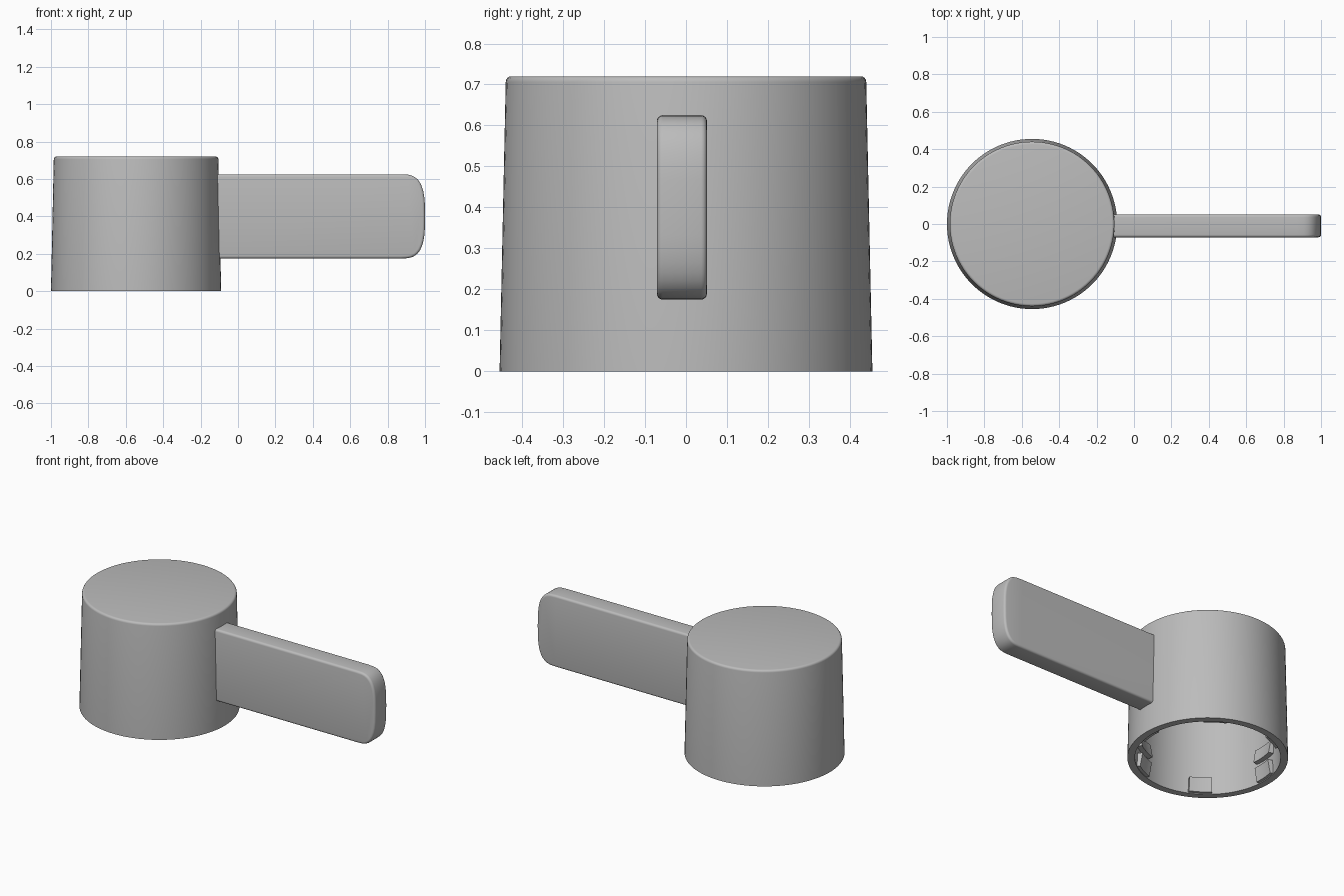
import bpy, bmesh, math
from mathutils import Matrix

cube = bpy.data.objects.get("Cube")
if cube:
    bpy.data.objects.remove(cube)

AXIS_X = -0.545
HEIGHT = 0.72

grey = bpy.data.materials.new("plain_grey")
grey.use_nodes = True
grey.diffuse_color = (0.5, 0.5, 0.5, 1)
grey.node_tree.nodes["Principled BSDF"].inputs["Base Color"].default_value = (0.5, 0.5, 0.5, 1)


def finish(name, bm, angle=35):
    bmesh.ops.remove_doubles(bm, verts=bm.verts, dist=1e-5)
    bmesh.ops.recalc_face_normals(bm, faces=bm.faces)
    mesh = bpy.data.meshes.new(name)
    bm.to_mesh(mesh)
    bm.free()
    mesh.materials.append(grey)
    ob = bpy.data.objects.new(name, mesh)
    bpy.context.collection.objects.link(ob)
    bpy.ops.object.select_all(action='DESELECT')
    ob.select_set(True)
    bpy.context.view_layer.objects.active = ob
    bpy.ops.object.shade_smooth_by_angle(angle=math.radians(angle))
    return ob


def lathe(bm, profile, start, sweep, steps):
    """Turn an (r, z) profile about the knob axis."""
    spin = Matrix.Rotation(start, 3, 'Z')
    verts = [bm.verts.new(spin @ Matrix.Translation((r, 0, z)).translation) for r, z in profile]
    edges = [bm.edges.new(pair) for pair in zip(verts, verts[1:])]
    bmesh.ops.spin(bm, geom=verts + edges, cent=(0, 0, 0), axis=(0, 0, 1),
                   angle=sweep, steps=steps)


# Hollow knob: tapered wall, rounded top edge, closed cap
fillet = 0.014
profile = [(0, HEIGHT)]
for i in range(5):
    a = math.pi / 2 * (1 - i / 4)
    profile.append((0.426 + fillet * math.cos(a), HEIGHT - fillet + fillet * math.sin(a)))
profile += [(0.455, 0), (0.413, 0), (0.402, 0.67), (0, 0.67)]
bm = bmesh.new()
lathe(bm, profile, 0, math.tau, 96)
knob = finish("knob_shell", bm)
knob.location.x = AXIS_X


# Retaining clips around the inside of the skirt
def clip(name, degrees, width, section):
    bm = bmesh.new()
    lathe(bm, section + section[:1], math.radians(degrees - width / 2), math.radians(width), 6)
    bmesh.ops.remove_doubles(bm, verts=bm.verts, dist=1e-5)
    bmesh.ops.holes_fill(bm, edges=[e for e in bm.edges if e.is_boundary])
    finish(name, bm).location.x = AXIS_X


lower = [(0.42, 0.005), (0.395, 0.005), (0.38, 0.09), (0.42, 0.09)]
upper = [(0.42, 0.13), (0.38, 0.13), (0.395, 0.215), (0.42, 0.215)]
for i in range(6):
    clip(f"lower_clip_{i + 1}", 56 + 60 * i, 19, lower)
    if i % 2 == 0:
        clip(f"upper_clip_{i // 2 + 1}", 56 + 60 * i, 22, upper)

# Flat lever with a softly bulging, rounded tip
MID_Z, HALF = 0.4, 0.225
tip = []
for i in range(21):
    a = math.pi / 2 * (1 - i / 10)
    s, c = math.sin(a), max(math.cos(a), 0)
    tip.append((0.87 + 0.13 * c ** 0.65, MID_Z + math.copysign(HALF * abs(s) ** 0.65, s)))
outline = [(-0.118, MID_Z + HALF)] + tip + [(-0.118, MID_Z - HALF)]
bm = bmesh.new()
face = bm.faces.new([bm.verts.new((x, -0.071, z)) for x, z in outline])
out = bmesh.ops.extrude_face_region(bm, geom=[face])
bmesh.ops.translate(bm, vec=(0, 0.122, 0),
                    verts=[g for g in out["geom"] if isinstance(g, bmesh.types.BMVert)])
# round the long rims on both flat sides, leaving the end inside the wall square
rims = [e for e in bm.edges
        if abs(e.verts[0].co.y - e.verts[1].co.y) < 1e-5
        and max(v.co.x for v in e.verts) > 0]
bmesh.ops.bevel(bm, geom=rims, offset=0.014, segments=4, profile=0.5, affect='EDGES')
finish("lever", bm, 40)
